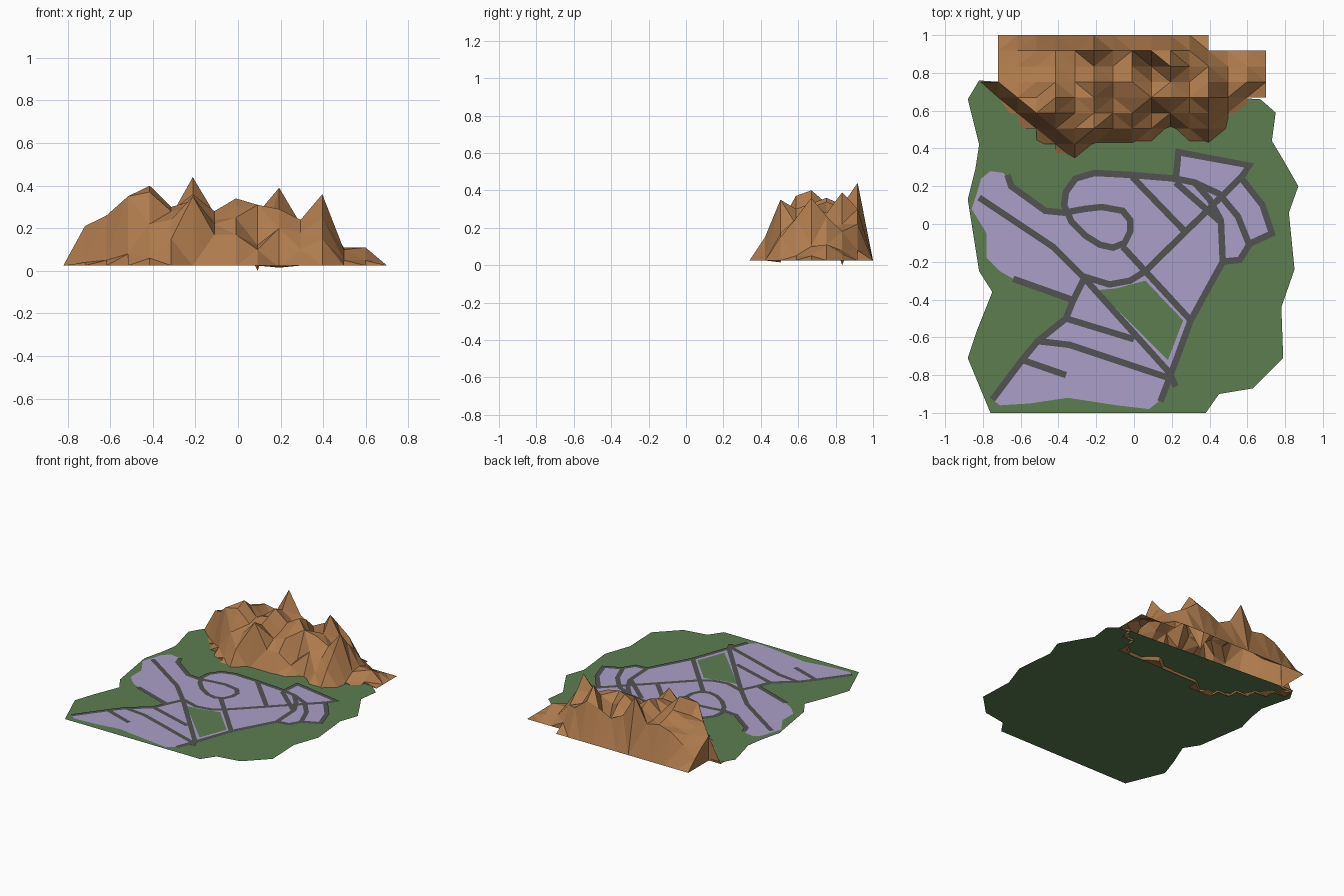
import bpy, bmesh
from mathutils import Vector

if "Cube" in bpy.data.objects:
    bpy.data.objects.remove(bpy.data.objects["Cube"])


def material(name, rgb):
    m = bpy.data.materials.new(name)
    m.diffuse_color = (*rgb, 1)
    m.use_nodes = True
    m.node_tree.nodes["Principled BSDF"].inputs["Base Color"].default_value = m.diffuse_color
    return m


GREEN = material("grass", (0.107, 0.205, 0.08))
PURPLE = material("district", (0.41, 0.35, 0.58))
GREY = material("asphalt", (0.085, 0.085, 0.085))
BROWN = material("rock", (0.43, 0.20, 0.075))


def finish(bm, name, mat):
    mesh = bpy.data.meshes.new(name)
    bm.to_mesh(mesh)
    bm.free()
    mesh.materials.append(mat)
    ob = bpy.data.objects.new(name, mesh)
    bpy.context.collection.objects.link(ob)
    return ob


def sheet(name, outline, z, mat):
    """Flat filled outline facing up."""
    bm = bmesh.new()
    f = bm.faces.new([bm.verts.new((x, y, z)) for x, y in outline])
    f.normal_update()
    if f.normal.z < 0:
        f.normal_flip()
    bmesh.ops.triangulate(bm, faces=[f])
    finish(bm, name, mat)


def road(bm, pts, width=0.034, z=0.045):
    """Mitred ribbon along a polyline."""
    p = [Vector(q) for q in pts]
    pairs = []
    for i, c in enumerate(p):
        a = (c - p[i - 1]).normalized() if i else None
        b = (p[i + 1] - c).normalized() if i < len(p) - 1 else None
        a, b = a or b, b or a
        n = Vector((-(a + b).y, (a + b).x)).normalized()
        n *= width / 2 / max(0.6, n.dot(Vector((-a.y, a.x))))
        pairs.append([bm.verts.new((*(c + s * n), z)) for s in (1, -1)])
    for (l0, r0), (l1, r1) in zip(pairs, pairs[1:]):
        bm.faces.new((l0, r0, r1, l1))


# Ground
sheet("ground", [
    (-.82, .76), (-.88, .66), (-.82, .42), (-.84, .29), (-.88, .13), (-.82, -.25),
    (-.75, -.36), (-.83, -.56), (-.88, -.71), (-.76, -1), (.38, -1), (.45, -.9),
    (.63, -.87), (.79, -.71), (.78, -.44), (.85, -.24), (.82, .06), (.87, .2),
    (.79, .34), (.73, .44), (.75, .59), (.67, .66)], 0.04, GREEN)

# Settled district
sheet("district", [
    (-.83, .17), (-.81, .24), (-.76, .28), (-.69, .27), (-.66, .22), (-.47, .07), (-.38, .06),
    (-.37, .15), (-.32, .24), (-.22, .28), (-.02, .27), (.22, .25), (.23, .39), (.61, .31),
    (.57, .24), (.68, .11), (.74, -.05), (.6, -.11), (.56, -.19), (.46, -.2), (.3, -.51),
    (.19, -.81), (.13, -.94), (.08, -.98), (-.09, -.96), (-.35, -.92), (-.55, -.95),
    (-.71, -.96), (-.75, -.93), (-.6, -.72), (-.51, -.62), (-.36, -.5), (-.32, -.4),
    (-.64, -.29), (-.71, -.25), (-.78, -.18), (-.78, -.05), (-.86, .08)], 0.0425, PURPLE)

# Park
sheet("park", [(-.19, -.35), (-.09, -.34), (.06, -.3), (.26, -.51), (.18, -.72)], 0.0445, GREEN)

# Roads
bm = bmesh.new()
# long diagonal
road(bm, [(-.82, .14), (-.43, -.12), (-.26, -.29), (.19, -.79), (.22, -.86)])
# north-west edge, loop and eastern ring
road(bm, [(-.67, .26), (-.65, .2), (-.47, .07), (-.37, .06), (-.26, .08), (-.17, .09),
          (-.06, .07), (-.02, .02), (-.02, -.04), (-.05, -.1), (-.11, -.125), (-.18, -.11),
          (-.26, -.06), (-.33, .01), (-.37, .1), (-.36, .17), (-.31, .24), (-.21, .27),
          (-.02, .26), (.22, .24), (.32, .22), (.4, .13), (.46, .02), (.47, -.2)])
road(bm, [(.47, -.2), (.3, -.51), (.19, -.81), (.14, -.94)])
# north-east block and cross diagonal
road(bm, [(.22, .22), (.235, .38), (.61, .31), (.57, .25)])
road(bm, [(.57, .25), (.06, -.25), (-.02, -.3), (-.13, -.32), (-.26, -.28), (-.32, -.4),
          (-.36, -.5), (-.51, -.62), (-.6, -.73), (-.75, -.93)])
road(bm, [(.57, .24), (.68, .1), (.73, -.05), (.6, -.11)])
road(bm, [(.32, .22), (.45, .16), (.55, .04), (.61, -.11), (.56, -.19), (.46, -.2)])
# short connecting streets
for street in (((.22, .22), (.46, .01)), ((-.01, .25), (.26, -.03)),
               ((-.06, -.12), (.3, -.51)), ((-.64, -.29), (-.33, -.4)),
               ((-.36, -.5), (0, -.61)), ((-.51, -.62), (-.34, -.64), (.2, -.82)),
               ((-.59, -.72), (-.36, -.8))):
    road(bm, street)
bmesh.ops.recalc_face_normals(bm, faces=bm.faces)
for f in bm.faces:
    f.normal_update()
    if f.normal.z < 0:
        f.normal_flip()
finish(bm, "roads", GREY)

# Mountains: height grid, each row from back to front = first column, heights in hundredths
BASE = 0.025
ROWS = (
    (1, [2.5] * 12),
    (1, [10, 18, 25, 28, 26, 44, 27, 22, 27, 30, 22, 8, 2.5, 2.5, 2.5]),
    (1, [16, 22, 25, 30, 26, 32, 25, 30, 0, 39, 22, 18, 8, 6, 2.5]),
    (0, [2.5, 21, 24, 29, 33, 28, 36, 28, 34, 24, 28, 20, 26, 11, 11, 2.5]),
    (0, [2.5, 4, 26, 28, 40, 30, 33, 24, 30, 31, 29, 24, 36, 10, 5, 2.5]),
    (1, [2.5, 5, 35, 37, 28, 30, 22, 25, 12, 20, 18, 25, 5, 2.5]),
    (2, [2.5, 8, 22, 24, 35, 17, 17, 10, 1.5, 10, 15, 2.5]),
    (3, [2.5, 6, 15, 2.5, 2.5, 2.5, 2.5, 2.5, 2.5, 2.5, 2.5]),
    (4, [2.5, 2.5, 2.5]),
)
bm = bmesh.new()
grid = {}
for r, (start, heights) in enumerate(ROWS):
    for k, h in enumerate(heights):
        i = start + k
        grid[i, r] = bm.verts.new((-0.82 + 0.1013 * i, 1 - 0.0825 * r, h / 100))
for i, r in list(grid):
    quad = [grid.get(c) for c in ((i, r), (i, r + 1), (i + 1, r + 1), (i + 1, r))]
    if all(quad) and any(v.co.z > 0.03 for v in quad):
        bm.faces.new(quad)
bmesh.ops.delete(bm, geom=[v for v in bm.verts if not v.link_faces], context='VERTS')
# cliff walls where the rim stands above the base
rim = [e for e in bm.edges if e.is_boundary and max(v.co.z for v in e.verts) > 0.03]
new = bmesh.ops.extrude_edge_only(bm, edges=rim)["geom"]
for v in new:
    if isinstance(v, bmesh.types.BMVert):
        v.co.z = min(v.co.z, BASE)
bmesh.ops.remove_doubles(bm, verts=bm.verts, dist=0.002)
bmesh.ops.triangulate(bm, faces=bm.faces)
bmesh.ops.recalc_face_normals(bm, faces=bm.faces)
if sum(f.normal.z * f.calc_area() for f in bm.faces) < 0:
    bmesh.ops.reverse_faces(bm, faces=bm.faces)
finish(bm, "mountains", BROWN)
